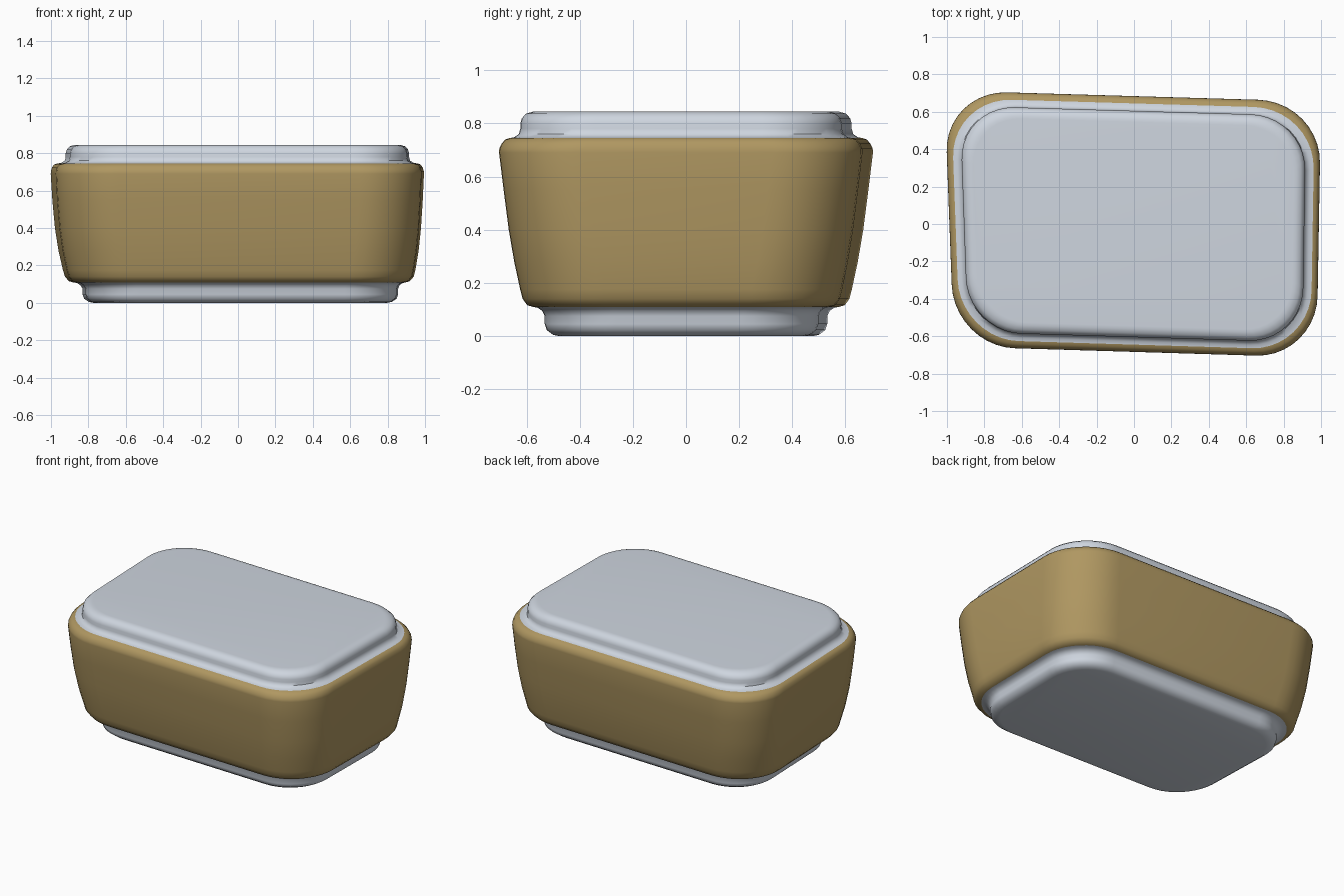
import bpy, bmesh, math

SEG = 10  # segments per rounded corner


def ring_points(hx, hy, z, r, cx=0.0):
    """Rounded rectangle, slightly skewed like a hand-formed block."""
    pts = []
    for k, (sx, sy) in enumerate([(1, 1), (-1, 1), (-1, -1), (1, -1)]):
        for i in range(SEG + 1):
            a = math.pi / 2 * (k + i / SEG)
            x = sx * (hx - r) + r * math.cos(a)
            y = sy * (hy - r) + r * math.sin(a)
            pts.append((x + 0.028 * x * y - 0.01 * y + cx, y - 0.03 * x, z))
    return pts


def loft(name, profile, color=None, cap_bottom=False, cap_top=False):
    """Skin a stack of (half_x, half_y, z, radius, shift_x) rings."""
    bm = bmesh.new()
    rings = [[bm.verts.new(p) for p in ring_points(*row)] for row in profile]
    n = len(rings[0])
    for lo, hi in zip(rings, rings[1:]):
        for i in range(n):
            j = (i + 1) % n
            bm.faces.new((lo[i], lo[j], hi[j], hi[i]))
    if cap_bottom:
        bm.faces.new(rings[0][::-1])
    if cap_top:
        bm.faces.new(rings[-1])
    me = bpy.data.meshes.new(name)
    bm.to_mesh(me)
    bm.free()
    ob = bpy.data.objects.new(name, me)
    bpy.context.collection.objects.link(ob)
    if color:
        mat = bpy.data.materials.new(name + "_color")
        mat.diffuse_color = color
        me.materials.append(mat)
    bpy.ops.object.select_all(action='DESELECT')
    ob.select_set(True)
    bpy.context.view_layer.objects.active = ob
    bpy.ops.object.shade_smooth_by_angle(angle=math.radians(50))
    return ob


PALE = (0.62, 0.67, 0.74, 1)
GOLD = (0.43, 0.31, 0.12, 1)

# Foot with rounded lower edge and fillet under the body
loft("foot", [
    (0.780, 0.465, 0.000, 0.25, 0.015), (0.805, 0.485, 0.005, 0.26, 0.015),
    (0.830, 0.507, 0.022, 0.27, 0.015), (0.838, 0.515, 0.045, 0.28, 0.015),
    (0.838, 0.515, 0.075, 0.28, 0.015), (0.848, 0.525, 0.095, 0.28, 0.013),
    (0.865, 0.540, 0.106, 0.29, 0.012), (0.885, 0.560, 0.110, 0.30, 0.010),
], PALE, cap_bottom=True)

# Main body, flaring gently towards the rim
loft("body", [
    (0.885, 0.560, 0.110, 0.30, 0.010), (0.905, 0.580, 0.116, 0.31, 0.010),
    (0.925, 0.597, 0.140, 0.32, 0.010), (0.935, 0.606, 0.175, 0.33, 0.009),
    (0.955, 0.628, 0.280, 0.33, 0.006), (0.970, 0.648, 0.400, 0.33, 0.003),
    (0.981, 0.667, 0.550, 0.33, 0.001), (0.988, 0.684, 0.690, 0.33, 0.000),
    (0.987, 0.683, 0.705, 0.33, 0.000), (0.981, 0.674, 0.725, 0.33, 0.000),
    (0.970, 0.660, 0.740, 0.325, 0.000), (0.955, 0.645, 0.745, 0.32, 0.000),
], GOLD)

# Lid with a hollowed step and rounded top edge
loft("lid", [
    (0.955, 0.645, 0.745, 0.32, 0.0), (0.935, 0.628, 0.748, 0.31, 0.0),
    (0.915, 0.611, 0.760, 0.30, 0.0), (0.910, 0.605, 0.780, 0.29, 0.0),
    (0.910, 0.605, 0.800, 0.29, 0.0), (0.904, 0.599, 0.820, 0.285, 0.0),
    (0.888, 0.583, 0.837, 0.28, 0.0), (0.865, 0.560, 0.844, 0.27, 0.0),
    (0.850, 0.545, 0.845, 0.26, 0.0),
], PALE, cap_top=True)
